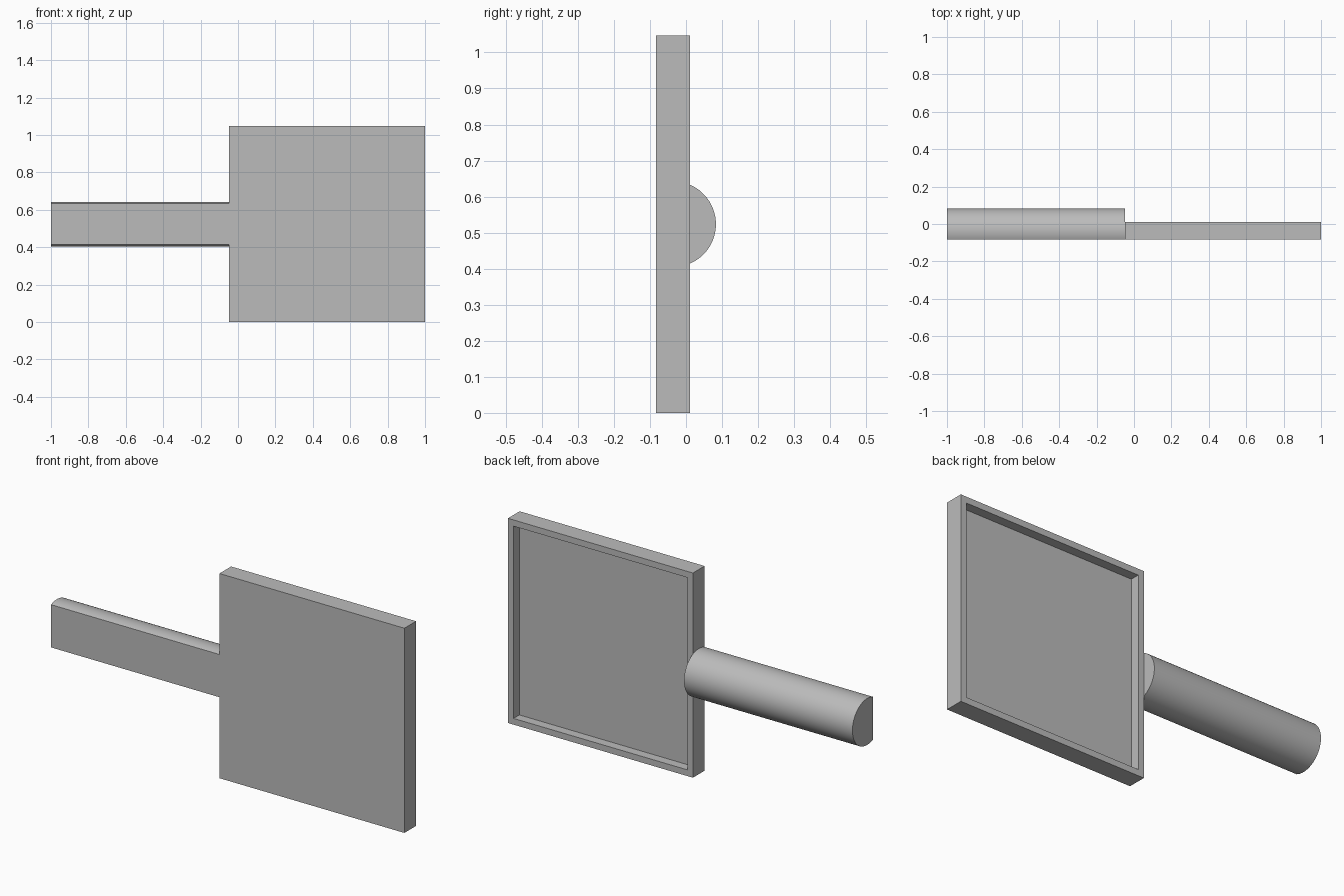
import bpy, bmesh, math

cube = bpy.data.objects.get("Cube")
if cube:
    bpy.data.objects.remove(cube, do_unlink=True)

grey = bpy.data.materials.new("plain grey")
grey.use_nodes = True
colour = (0.5, 0.5, 0.5, 1)
grey.diffuse_color = colour
grey.node_tree.nodes["Principled BSDF"].inputs["Base Color"].default_value = colour

FRONT, BACK = -0.083, 0.011   # plate thickness along y
EDGE, SIDE = -0.047, 1.047    # plate inner edge in x, plate side length


def finish(name, bm):
    bmesh.ops.recalc_face_normals(bm, faces=bm.faces)
    mesh = bpy.data.meshes.new(name)
    bm.to_mesh(mesh)
    bm.free()
    mesh.materials.append(grey)
    obj = bpy.data.objects.new(name, mesh)
    bpy.context.collection.objects.link(obj)
    return obj


def extrude(bm, points, offset):
    face = bm.faces.new([bm.verts.new(p) for p in points])
    moved = bmesh.ops.extrude_face_region(bm, geom=[face], use_keep_orig=True)["geom"]
    bmesh.ops.translate(bm, vec=offset, verts=[v for v in moved if isinstance(v, bmesh.types.BMVert)])


# Square plate with a shallow tray sunk into its back
bm = bmesh.new()
extrude(bm, [(EDGE, FRONT, 0), (1, FRONT, 0), (1, FRONT, SIDE), (EDGE, FRONT, SIDE)],
        (0, BACK - FRONT, 0))
bmesh.ops.recalc_face_normals(bm, faces=bm.faces)
back = max(bm.faces, key=lambda f: f.calc_center_median().y)
bmesh.ops.inset_region(bm, faces=[back], thickness=0.045)
tray = bmesh.ops.extrude_discrete_faces(bm, faces=[back])["faces"][0]
bmesh.ops.translate(bm, vec=(0, -0.047, 0), verts=tray.verts)
finish("plate", bm)

# Round handle with a flat front, level with the plate
radius, centre_y = 0.119, -0.036
start = math.asin((FRONT - centre_y) / radius)
steps = 48
angles = [start + (math.pi - 2 * start) * i / steps for i in range(steps + 1)]
bm = bmesh.new()
extrude(bm, [(-1, centre_y + radius * math.sin(a), SIDE / 2 + radius * math.cos(a))
             for a in angles], (1 + EDGE, 0, 0))
handle = finish("handle", bm)
bpy.ops.object.select_all(action="DESELECT")
handle.select_set(True)
bpy.context.view_layer.objects.active = handle
bpy.ops.object.shade_smooth_by_angle(angle=math.radians(30))
